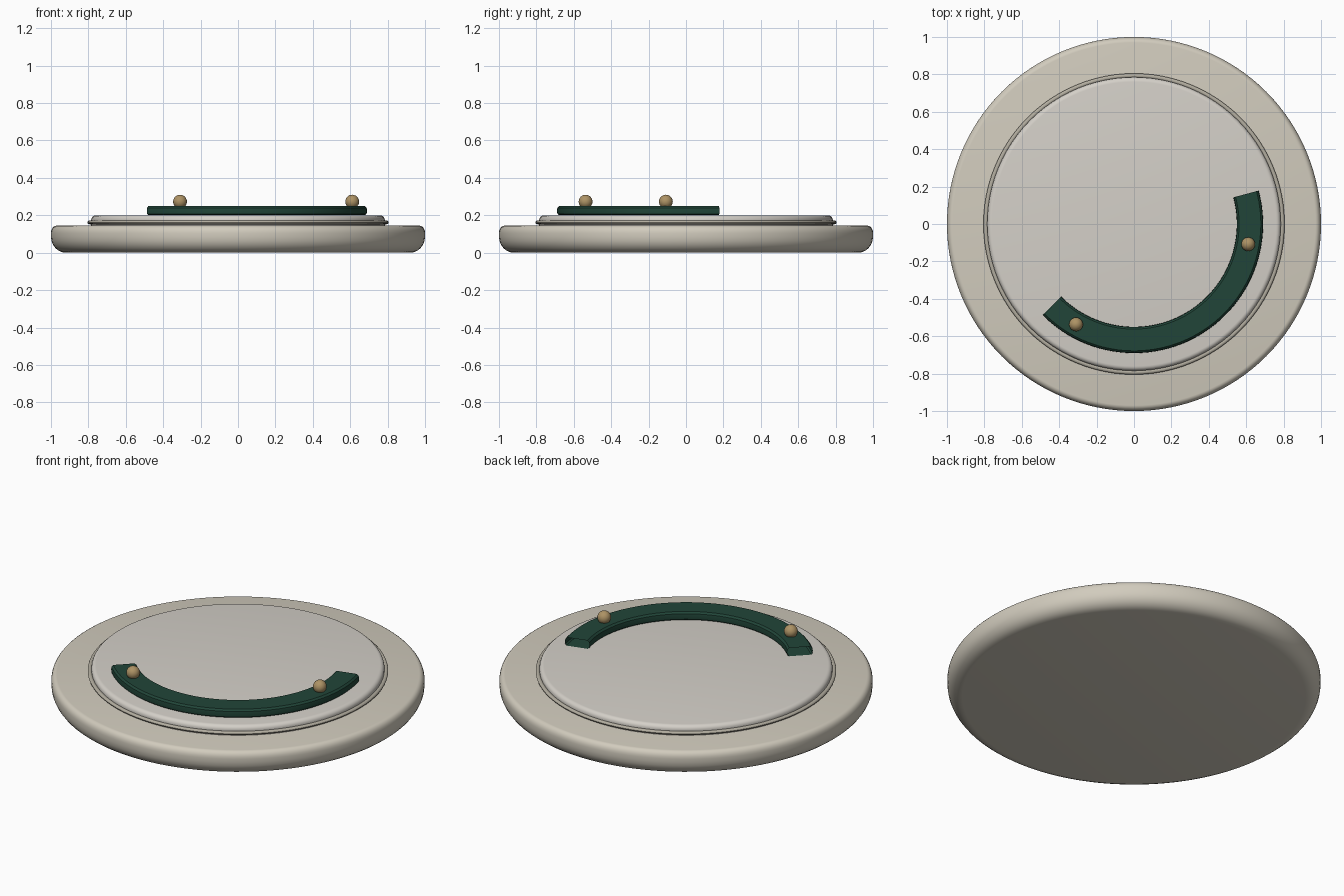
import bpy, bmesh
from math import cos, sin, pi, radians

if "Cube" in bpy.data.objects:
    bpy.data.objects.remove(bpy.data.objects["Cube"])


def material(name, rgb):
    m = bpy.data.materials.new(name)
    m.diffuse_color = (*rgb, 1)
    m.use_nodes = True
    m.node_tree.nodes["Principled BSDF"].inputs["Base Color"].default_value = m.diffuse_color
    return m


def finish(obj, mat, angle=35):
    obj.data.materials.append(mat)
    bpy.ops.object.select_all(action='DESELECT')
    obj.select_set(True)
    bpy.context.view_layer.objects.active = obj
    bpy.ops.object.shade_smooth_by_angle(angle=radians(angle))


def sweep(name, profile, mat, a0=0, a1=360, steps=96, loop=False):
    """Turn an (r, z) profile about z; full discs get flat end caps."""
    full = a1 - a0 == 360
    bm = bmesh.new()
    rings = []
    for i in range(steps if full else steps + 1):
        a = radians(a0 + (a1 - a0) * i / steps)
        rings.append([bm.verts.new((r * cos(a), r * sin(a), z)) for r, z in profile])
    n = len(profile)
    for i in range(steps):
        p, q = rings[i], rings[(i + 1) % len(rings)]
        for j in range(n if loop else n - 1):
            k = (j + 1) % n
            bm.faces.new((p[j], q[j], q[k], p[k]))
    if not loop:
        bm.faces.new([r[0] for r in reversed(rings)])
        bm.faces.new([r[-1] for r in rings])
    bmesh.ops.recalc_face_normals(bm, faces=bm.faces)
    me = bpy.data.meshes.new(name)
    bm.to_mesh(me)
    bm.free()
    obj = bpy.data.objects.new(name, me)
    bpy.context.collection.objects.link(obj)
    finish(obj, mat)


stone = material("warm_stone", (0.64, 0.60, 0.51))
pale = material("pale_stone", (0.66, 0.63, 0.58))
trim = material("trim", (0.45, 0.42, 0.35))
green = material("dark_green", (0.015, 0.06, 0.04))
brass = material("brass", (0.42, 0.29, 0.13))

# Round base with a softened rim
base = [(0.92, 0)] + [(0.92 + 0.08 * sin(t * pi / 12), 0.085 - 0.085 * cos(t * pi / 12))
                      for t in range(1, 7)]
base += [(0.97 + 0.03 * cos(t * pi / 10), 0.105 + 0.04 * sin(t * pi / 10)) for t in range(0, 6)]
sweep("base_plate", base, stone, steps=128)

# Thin ring around the raised disc
sweep("trim_ring", [(0.793 + 0.012 * cos(t * pi / 6), 0.162 + 0.01 * sin(t * pi / 6))
                    for t in range(12)], trim, loop=True)

# Raised inner disc
disc = [(0.785, 0.14), (0.785, 0.175)]
disc += [(0.76 + 0.025 * cos(t * pi / 10), 0.175 + 0.025 * sin(t * pi / 10)) for t in range(1, 6)]
sweep("raised_disc", disc, pale)

# Open-ended curved band
band = [(0.56, 0.201), (0.68, 0.201), (0.688, 0.208), (0.69, 0.225), (0.688, 0.24), (0.678, 0.25),
        (0.562, 0.25), (0.552, 0.24), (0.55, 0.225), (0.552, 0.208)]
sweep("curved_band", band, green, a0=-135, a1=15, steps=64, loop=True)

# Studs on the band
for i, a in enumerate((-10, -120)):
    a = radians(a)
    bpy.ops.mesh.primitive_uv_sphere_add(segments=24, ring_count=12, radius=0.037,
                                         location=(0.62 * cos(a), 0.62 * sin(a), 0.273))
    stud = bpy.context.object
    stud.name = f"stud_{i + 1}"
    finish(stud, brass)
